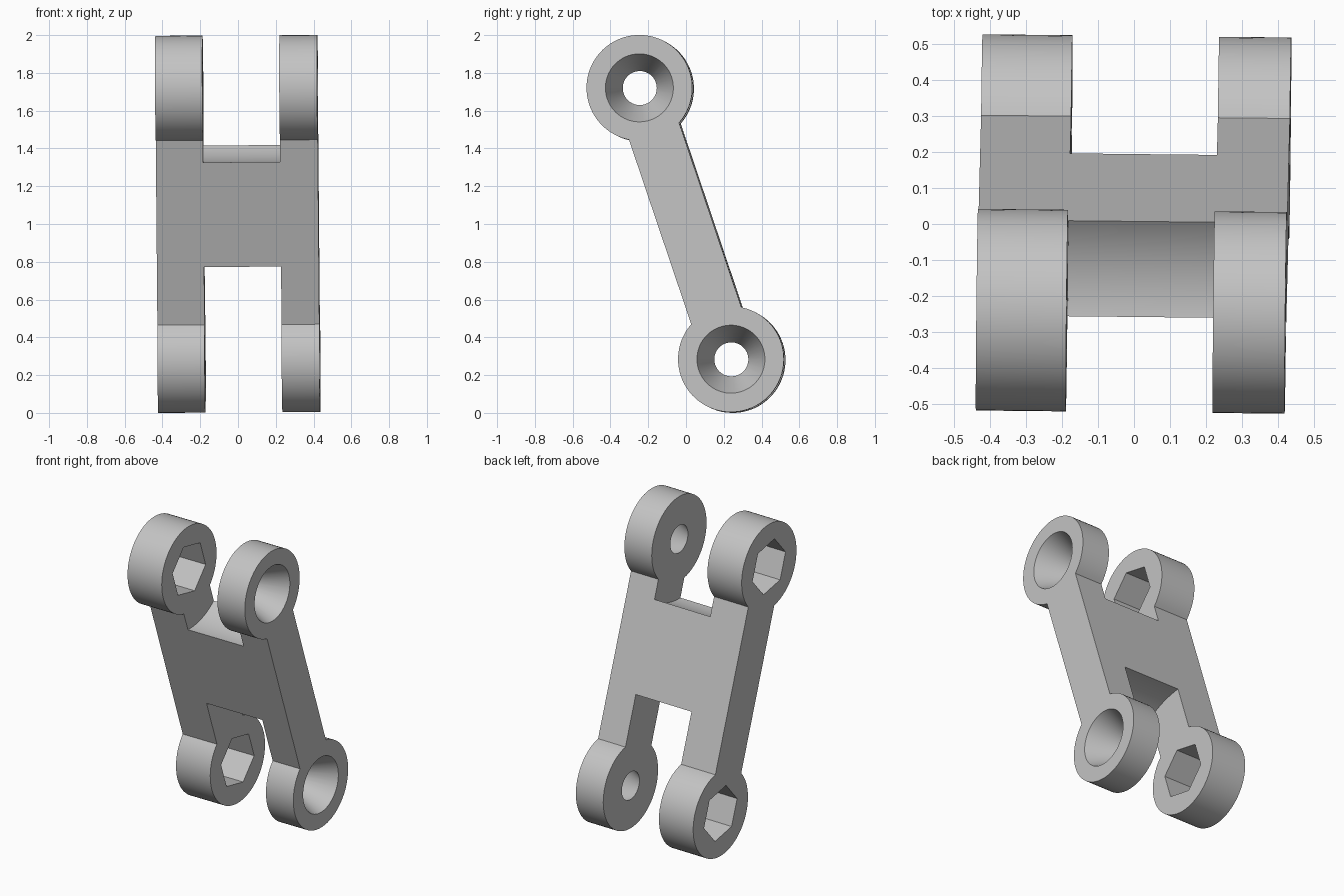
import bpy
import bmesh
from math import radians, cos, sin, tau
from mathutils import Matrix

old = bpy.data.objects.get("Cube")
if old:
    bpy.data.objects.remove(old, do_unlink=True)

HALF = 0.758            # pivot distance from the middle
EYE = 0.28              # eye radius
OUT_L, IN_L = -0.43, -0.18     # thick arm
IN_R, OUT_R = 0.2275, 0.4275   # thin arm

grey = bpy.data.materials.new("light_grey")
grey.use_nodes = True
grey.diffuse_color = (0.55, 0.55, 0.55, 1)
grey.node_tree.nodes["Principled BSDF"].inputs["Base Color"].default_value = (0.55, 0.55, 0.55, 1)


def arc(z, radius, start, end, steps):
    """Points on an arc in the side plane, angles in degrees."""
    angles = [radians(start + (end - start) * i / steps) for i in range(steps + 1)]
    return [(radius * cos(a), z + radius * sin(a)) for a in angles]


def prism(name, x0, x1, ring0, ring1=None):
    """Solid lofted along x between two matching side outlines."""
    bm = bmesh.new()
    a = [bm.verts.new((x0, y, z)) for y, z in ring0]
    b = [bm.verts.new((x1, y, z)) for y, z in ring1 or ring0]
    bm.faces.new(a)
    bm.faces.new(b[::-1])
    for i in range(len(a)):
        j = (i + 1) % len(a)
        bm.faces.new((a[i], b[i], b[j], a[j]))
    bmesh.ops.recalc_face_normals(bm, faces=bm.faces)
    mesh = bpy.data.meshes.new(name)
    bm.to_mesh(mesh)
    bm.free()
    mesh.materials.append(grey)
    obj = bpy.data.objects.new(name, mesh)
    bpy.context.collection.objects.link(obj)
    return obj


def circle(z, radius, sides=64, start=0):
    return arc(z, radius, start, start + 360, sides)[:-1]


# Double-ended link body: two round eyes joined by a straight bar
outline = arc(HALF, EYE, -60, 240, 60) + arc(-HALF, EYE, 120, 420, 60)
link = prism("link_body", OUT_L, OUT_R, outline)

# Slots between arms, hexagonal nut pockets and tapered bolt holes
cutters = []
for z, slot_radius in ((HALF, 0.392), (-HALF, 0.583)):
    cutters.append(prism("slot_cutter", IN_L, IN_R, circle(z, slot_radius, 96)))
    cutters.append(prism("nut_cutter", OUT_L - 0.05, IN_L + 0.05, circle(z, 0.172, 6, 90)))
    cutters.append(prism("bolt_cutter", IN_R - 0.1, OUT_R + 0.1,
                         circle(z, 0.045), circle(z, 0.225)))

bpy.ops.object.select_all(action="DESELECT")
bpy.context.view_layer.objects.active = link
link.select_set(True)
for cutter in cutters:
    cutter.hide_render = True
    mod = link.modifiers.new("cut", "BOOLEAN")
    mod.operation = "DIFFERENCE"
    mod.solver = "EXACT"
    mod.object = cutter
    bpy.ops.object.modifier_apply(modifier=mod.name)
for cutter in cutters:
    bpy.data.objects.remove(cutter, do_unlink=True)

# Lean the link forward and stand it on the ground
lean = (Matrix.Rotation(radians(-0.6), 4, "Z") @ Matrix.Rotation(radians(-0.3), 4, "Y")
        @ Matrix.Rotation(radians(18.65), 4, "X"))
link.data.transform(lean)
lowest = min(v.co.z for v in link.data.vertices)
link.data.transform(Matrix.Translation((0, 0, -lowest)))
bpy.ops.object.shade_smooth_by_angle(angle=radians(25))
